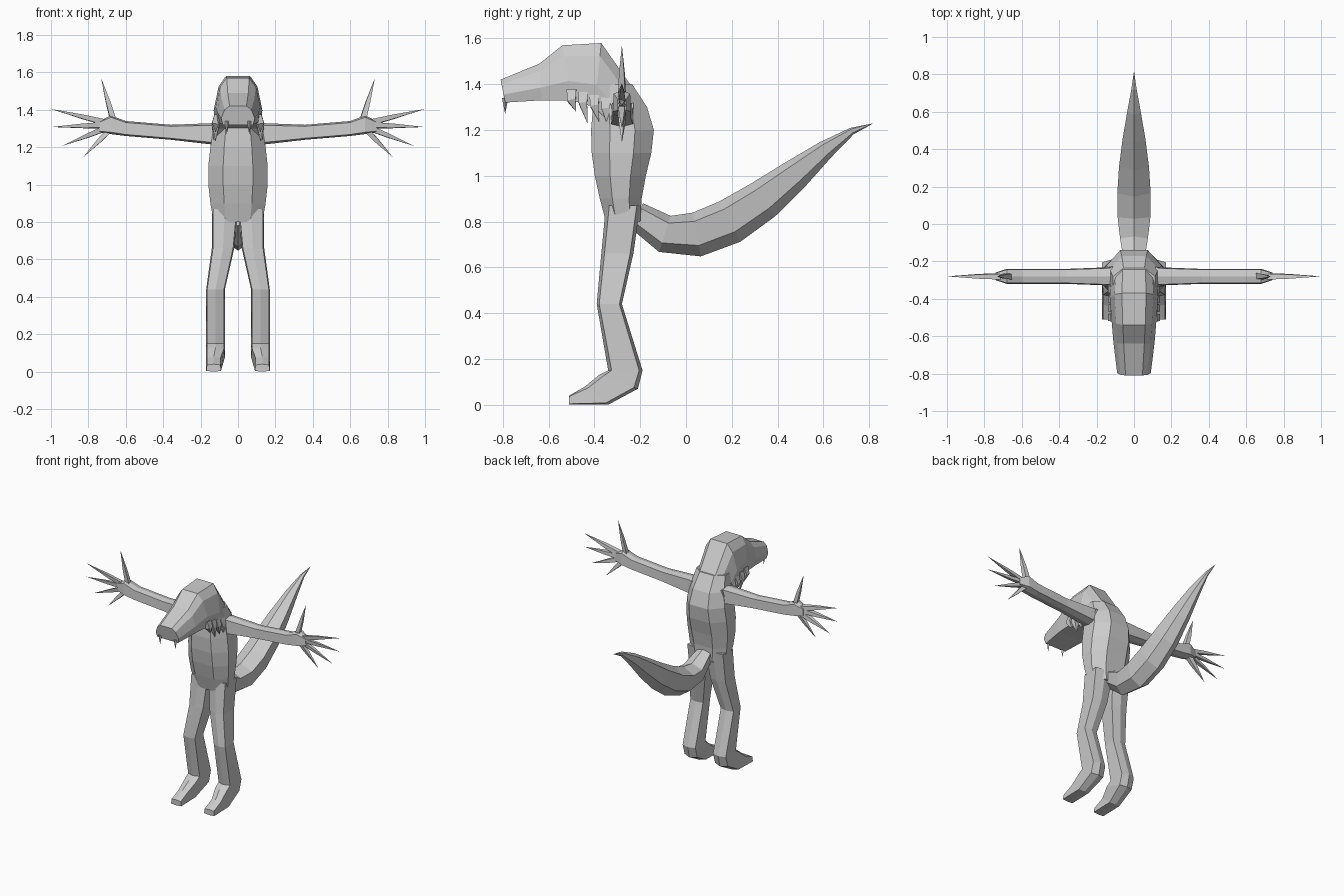
import bpy
import bmesh
from math import sin, cos, pi, radians
from mathutils import Vector
from mathutils.geometry import interpolate_bezier

cube = bpy.data.objects.get("Cube")
if cube:
    bpy.data.objects.remove(cube, do_unlink=True)

grey = (0.6, 0.6, 0.6, 1)
skin = bpy.data.materials.new("plain_grey")
skin.use_nodes = True
skin.diffuse_color = grey
shader = next(node for node in skin.node_tree.nodes if node.type == 'BSDF_PRINCIPLED')
shader.inputs["Base Color"].default_value = grey


def mirrored(half):
    """Complete a cross-section from its outer half, listed top to bottom."""
    return half + [(-across, up) for across, up in reversed(half) if across > 0]


torso_section = mirrored([(0.5, 1), (1, 0.4), (1, -0.4), (0.5, -1)])
head_section = mirrored([(0.5, 1), (0.8, 0.6), (1, -0.3), (0.9, -1)])
limb_section = mirrored([(0, 1), (0.9, 0.8), (1, -0.8), (0, -1)])
tail_section = mirrored([(0, 1), (1, 0.6), (0.8, -0.5), (0, -1)])
spike_section = mirrored([(0, 1), (1, 0), (0, -1)])


def loft(name, section, rings):
    """Skin a closed tube through rings given as centre, across and up vectors."""
    bm = bmesh.new()
    loops = [[bm.verts.new(centre + across * u + up * v) for u, v in section]
             for centre, across, up in rings]
    for lower, upper in zip(loops, loops[1:]):
        for i in range(len(section)):
            bm.faces.new((lower[i - 1], lower[i], upper[i], upper[i - 1]))
    bm.faces.new(loops[0])
    bm.faces.new(loops[-1])
    bmesh.ops.remove_doubles(bm, verts=bm.verts, dist=0.0005)
    bmesh.ops.recalc_face_normals(bm, faces=bm.faces)
    mesh = bpy.data.meshes.new(name)
    bm.to_mesh(mesh)
    bm.free()
    mesh.materials.append(skin)
    bpy.context.collection.objects.link(bpy.data.objects.new(name, mesh))


def profile_ring(first, second, width, x=0):
    """Ring spanning two (y, z) points of the side outline."""
    a, b = Vector((x, *first)), Vector((x, *second))
    return (a + b) / 2, Vector((width, 0, 0)), (a - b) / 2


def tube(name, section, path, radii, aspect):
    """Loft along a path, with rings square to its direction."""
    rings = []
    for i, (point, radius) in enumerate(zip(path, radii)):
        ahead = path[min(i + 1, len(path) - 1)] - path[max(i - 1, 0)]
        across = ahead.orthogonal() if not ahead.x == 0 else Vector((1, 0, 0))
        across.normalize()
        up = across.cross(ahead).normalized()
        rings.append((point, across * radius * aspect, up * radius))
    loft(name, section, rings)


# Torso: belly swells forward, shoulders swell back, neck narrows
torso = []
steps = 6
for step in range(steps + 1):
    t = step / steps
    height = 0.8 + 0.6 * t
    swell = 1.2 * pi * t
    front = -0.35 - 0.065 * sin(0.8 * pi * t)
    back = -0.2 + 0.06 * sin(swell * t)
    torso.append(profile_ring((front, height), (back, height), 0.13 + 0.03 * sin(swell)))
loft("torso", torso_section, torso)

# Head from muzzle to nape
nose = profile_ring((-0.81, 1.42), (-0.79, 1.32), 0.09)
muzzle = profile_ring((-0.64, 1.49), (-0.63, 1.33), 0.11)
brow = profile_ring((-0.54, 1.57), (-0.5, 1.33), 0.12)
crown = profile_ring((-0.37, 1.58), (-0.4, 1.3), 0.13)
nape = profile_ring((-0.23, 1.38), (-0.3, 1.2), 0.12)
loft("head", head_section, [nose, muzzle, brow, crown, nape])

# Tail: one swept curve, thick near the root and pointed at the end
tail_controls = [Vector((0, y, z)) for y, z in
                 ((-0.22, 0.83), (0.1, 0.48), (0.6, 1.22), (0.82, 1.23))]
tail_path = interpolate_bezier(*tail_controls, 9)
tail_radii = [0.1 * abs(sin(pi * (1 + 3 * i / 8) / 4)) ** 1.5 for i in range(9)]
tube("tail", tail_section, tail_path, tail_radii, 0.9)

arm_depth = -0.28
for side, s in (("left", 1), ("right", -1)):
    # Leg and foot
    hip = profile_ring((-0.35, 0.87), (-0.2, 0.87), 0.07, s * 0.07)
    thigh = profile_ring((-0.37, 0.66), (-0.23, 0.66), 0.06, s * 0.08)
    knee = profile_ring((-0.39, 0.44), (-0.28, 0.44), 0.05, s * 0.12)
    ankle = profile_ring((-0.34, 0.15), (-0.19, 0.15), 0.05, s * 0.12)
    heel = profile_ring((-0.38, 0.13), (-0.21, 0.07), 0.05, s * 0.12)
    ball = profile_ring((-0.44, 0.08), (-0.34, 0), 0.04, s * 0.13)
    toe = profile_ring((-0.51, 0.04), (-0.51, 0), 0.04, s * 0.13)
    loft(side + "_leg", limb_section, [hip, thigh, knee, ankle, heel, ball, toe])

    # Arm and palm
    arm = [(Vector((s * x, arm_depth, z)), Vector((0, depth, 0)), Vector((0, 0, height)))
           for x, z, depth, height in (
               (0.1, 1.27, 0.05, 0.06), (0.36, 1.28, 0.04, 0.04),
               (0.6, 1.3, 0.04, 0.04), (0.68, 1.32, 0.04, 0.05),
               (0.74, 1.31, 0.02, 0.03))]
    loft(side + "_arm", limb_section, arm)

    # Fingers fan out from the palm, shorter toward the last
    palm = Vector((s * 0.66, arm_depth, 1.32))
    fan = [("thumb", 74, 0.26)]
    for i, name in enumerate(("index", "middle", "ring", "small")):
        fan.append((name, 14 - 14 * i - 2 * i * i, 0.35 - 0.012 * i * i))
    for name, angle, length in fan:
        reach = Vector((s * cos(radians(angle)), 0, sin(radians(angle)))) * length
        path = [palm + reach * part for part in (0.1, 0.5, 1)]
        tube(f"{side}_{name}_finger", spike_section, path, (0.025, 0.018, 0), 0.8)

    # Fang
    fang_root = Vector((s * 0.06, -0.79, 1.34))
    fang_tip = fang_root - Vector((0, 0, 0.07))
    tube(side + "_fang", spike_section, [fang_root, fang_tip], (0.014, 0), 1)

    # Ragged fur hanging along the cheek and neck
    for i in range(6):
        root = Vector((s * 0.105, -0.5 + 0.05 * i, 1.37 - 0.012 * i))
        drop = 0.09 + 0.01 * i + 0.03 * (i % 2)
        bulge = root + Vector((s * 0.015, 0, -0.04))
        tip = root + Vector((s * 0.015, 0.02, -drop))
        tube(f"{side}_fur_tuft_{i + 1}", spike_section, [root, bulge, tip],
             (0.03, 0.026, 0), 1)
